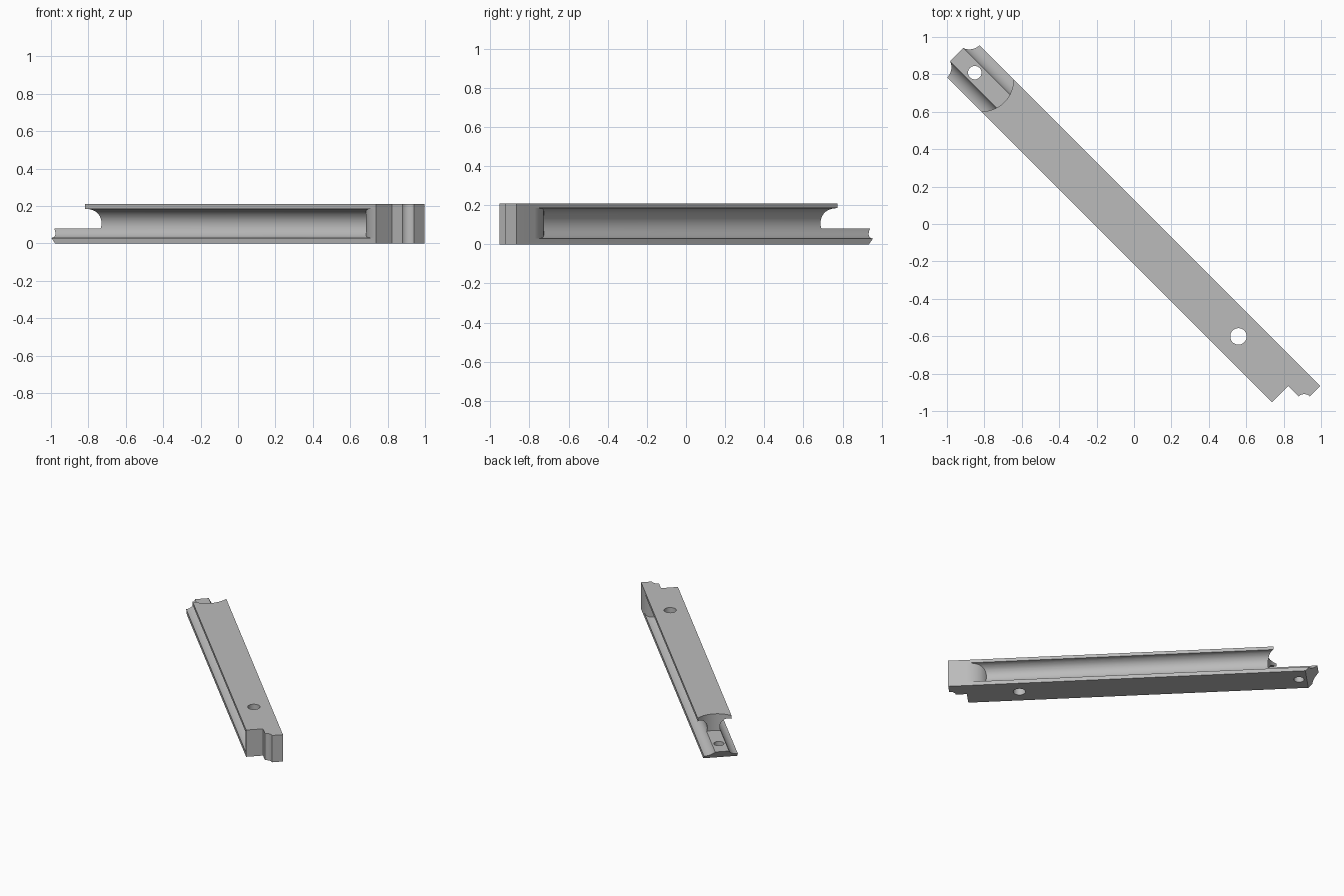
import bpy, bmesh, math
from mathutils import Matrix

if "Cube" in bpy.data.objects:
    bpy.data.objects.remove(bpy.data.objects["Cube"])

HEIGHT, HALF, MID = 0.21, 0.122, -0.03   # bar height, half width, sideways offset


def arc(cx, cy, rx, ry, start, end, steps):
    angles = [math.radians(start + (end - start) * i / steps) for i in range(steps + 1)]
    return [(cx + rx * math.cos(a), cy + ry * math.sin(a)) for a in angles]


def prism(name, outline, low, high):
    """Extrude an outline upwards from low to high."""
    bm = bmesh.new()
    face = bm.faces.new([bm.verts.new((x, y, low)) for x, y in outline])
    grown = bmesh.ops.extrude_face_region(bm, geom=[face])["geom"]
    bmesh.ops.translate(bm, vec=(0, 0, high - low),
                        verts=[g for g in grown if isinstance(g, bmesh.types.BMVert)])
    bmesh.ops.recalc_face_normals(bm, faces=bm.faces)
    mesh = bpy.data.meshes.new(name)
    bm.to_mesh(mesh)
    bm.free()
    obj = bpy.data.objects.new(name, mesh)
    bpy.context.collection.objects.link(obj)
    return obj


def cut(target, cutter):
    """Subtract the cutter and delete it."""
    mod = target.modifiers.new("cut", "BOOLEAN")
    mod.operation, mod.solver, mod.object = "DIFFERENCE", "EXACT", cutter
    bpy.context.view_layer.objects.active = target
    bpy.ops.object.modifier_apply(modifier=mod.name)
    bpy.data.objects.remove(cutter)


# Bar outline with the stepped, scalloped end
outline = [(-1.23, -HALF), (1.195, -HALF), (1.195, 0)]
outline += arc(1.317, 0, 0.043, 0.043, 180, 90, 10)
outline += [(1.317, HALF), (-1.23, HALF)]
bar = prism("grooved_bar", outline, 0, HEIGHT)

# Undercut slant on the tongue end
for v in bar.data.vertices:
    if v.co.x < -1.2:
        v.co.x = -1.23 - v.co.z

# Round side grooves, each stopping at a rounded block
for side in (-1, 1):
    groove = prism("groove_cutter", arc(0, 0, 0.0775, 0.0775, 3, 357, 59), -1.6, 1.5)
    groove.data.transform(Matrix.Translation((0, side * (HALF + 0.0005), 0.1075))
                          @ Matrix.Rotation(math.pi / 2, 4, "Y"))
    block = arc(1.2, 0, 0.16, HALF + 0.001, 90, 270, 48) + [(1.7, -0.3), (1.7, 0.3)]
    block[48:49] = [(1.2, -0.3)]
    block[0:1] = [(1.2, 0.3)]
    cut(groove, prism("block_cutter", block, -0.1, 0.3))
    cut(bar, groove)

# Tongue: the upper part is removed with a rounded shoulder
shoulder = arc(-1.12, 0, 0.169, 0.169, -90, 90, 48) + [(-1.7, 0.169), (-1.7, -0.169)]
cut(bar, prism("shoulder_cutter", shoulder, 0.08, 0.3))

# Through holes
for x, radius in ((-1.174, 0.036), (0.82, 0.044)):
    cut(bar, prism("hole_cutter", arc(x, 0, radius, radius, 0, 352.5, 47), -0.1, 0.3))

# Turn the bar onto the diagonal
bar.data.transform(Matrix.Rotation(-math.pi / 4, 4, "Z") @ Matrix.Translation((0, MID, 0)))

grey = bpy.data.materials.new("plain_grey")
grey.use_nodes = True
colour = (0.5, 0.5, 0.5, 1)
grey.diffuse_color = colour
grey.node_tree.nodes["Principled BSDF"].inputs["Base Color"].default_value = colour
bar.data.materials.clear()
bar.data.materials.append(grey)

bpy.ops.object.select_all(action="DESELECT")
bar.select_set(True)
bpy.context.view_layer.objects.active = bar
bpy.ops.object.shade_smooth_by_angle(angle=math.radians(25))
